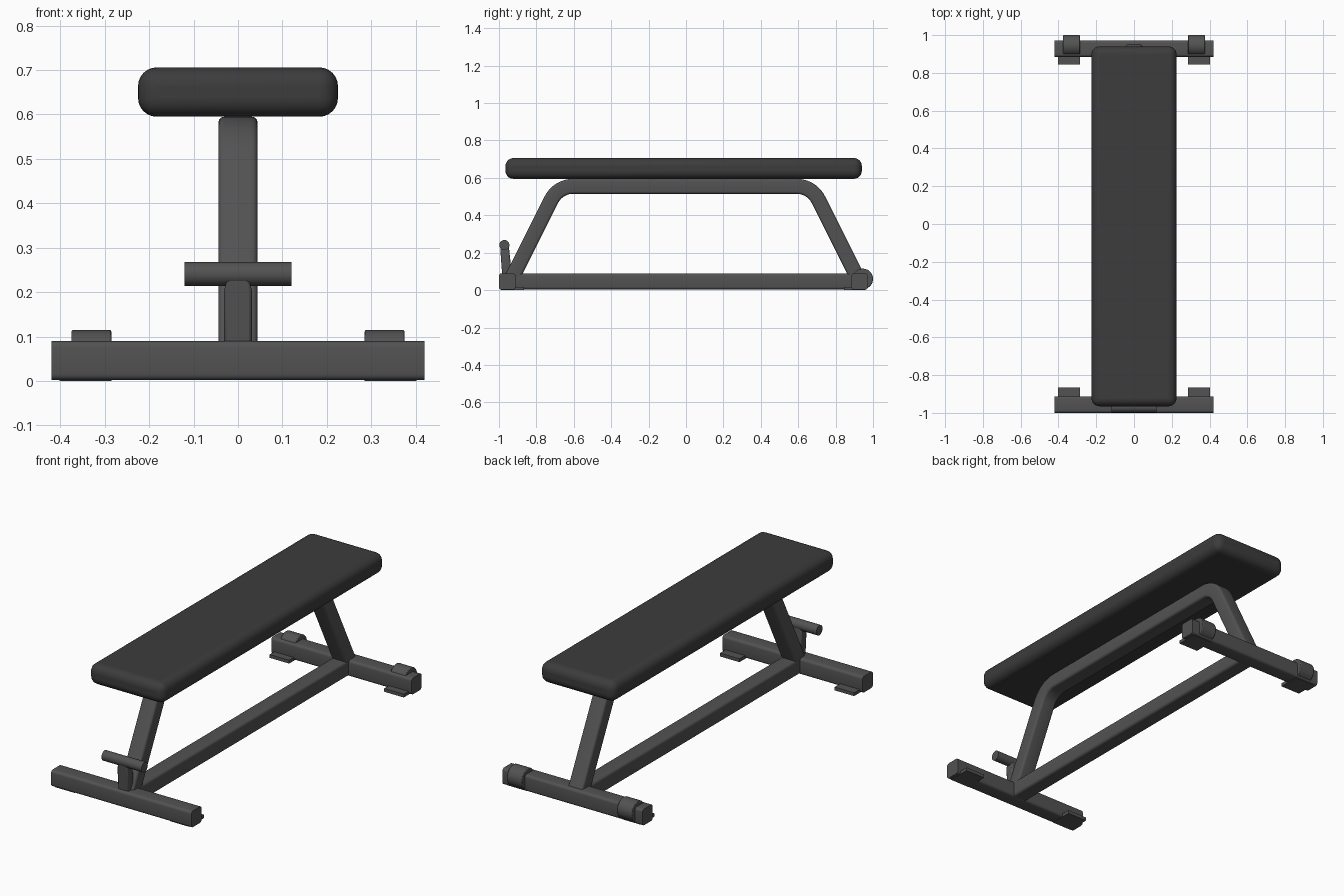
import bpy, bmesh, math
from mathutils import Vector

if "Cube" in bpy.data.objects:
    bpy.data.objects.remove(bpy.data.objects["Cube"])


def material(name, v):
    m = bpy.data.materials.new(name)
    m.diffuse_color = (v, v, v, 1)
    m.use_nodes = True
    m.node_tree.nodes["Principled BSDF"].inputs["Base Color"].default_value = m.diffuse_color
    return m


FRAME = material("frame_grey", 0.085)
PAD = material("pad_grey", 0.045)


def finish(name, bm, mat, bevel=0, segments=3):
    bmesh.ops.recalc_face_normals(bm, faces=bm.faces)
    me = bpy.data.meshes.new(name)
    bm.to_mesh(me)
    bm.free()
    ob = bpy.data.objects.new(name, me)
    bpy.context.collection.objects.link(ob)
    me.materials.append(mat)
    if bevel:
        mod = ob.modifiers.new("bevel", "BEVEL")
        mod.width, mod.segments = bevel, segments
        mod.limit_method, mod.angle_limit = 'ANGLE', math.radians(40)
    bpy.context.view_layer.objects.active = ob
    bpy.ops.object.select_all(action='DESELECT')
    ob.select_set(True)
    bpy.ops.object.shade_smooth_by_angle(angle=math.radians(35))
    return ob


def box(name, x, y, z, mat=FRAME, bevel=0.0, segments=3):
    bm = bmesh.new()
    bmesh.ops.create_cube(bm, size=1)
    for v in bm.verts:
        v.co = [(r[0] + r[1]) / 2 + c * (r[1] - r[0]) for r, c in zip((x, y, z), v.co)]
    return finish(name, bm, mat, bevel, segments)


def cylinder_x(name, x0, x1, y, z, r, bevel=0.0, sides=32):
    bm = bmesh.new()
    bmesh.ops.create_cone(bm, cap_ends=True, segments=sides, radius1=r, radius2=r, depth=x1 - x0)
    for v in bm.verts:
        a, b, c = v.co
        v.co = ((x0 + x1) / 2 + c, y + a, z + b)
    return finish(name, bm, FRAME, bevel, 2)


def rounded_section(hw, hh, r, n=4):
    pts = []
    for k, (sx, sy) in enumerate(((1, 1), (-1, 1), (-1, -1), (1, -1))):
        for i in range(n + 1):
            a = math.pi / 2 * (k + i / n)
            pts.append((sx * (hw - r) + r * math.cos(a), sy * (hh - r) + r * math.sin(a)))
    return pts


# padded seat
box("seat_pad", (-0.225, 0.225), (-0.965, 0.94), (0.595, 0.706), PAD, 0.042, 6)

# bent main tube: rounded section swept through both legs and the top run
TOP, R, TH = 0.555, 0.13, math.atan2(2, 1)
t = R * math.tan(TH / 2)
path = [(-0.942, 0.04, TH)]
for corner, sign in ((-0.684, 1), (0.672, -1)):
    angles = [TH * (1 - i / 10) for i in range(11)]
    arc = [(corner + sign * (t - R * math.sin(a)), TOP - R + R * math.cos(a), sign * a) for a in angles]
    path += arc if sign > 0 else arc[::-1]
path.append((0.93, 0.04, -TH))
bm = bmesh.new()
rings = []
for y, z, a in path:
    normal = Vector((0, -math.sin(a), math.cos(a)))
    rings.append([bm.verts.new(Vector((u, y, z)) + normal * w)
                  for u, w in rounded_section(0.044, 0.04, 0.013)])
for a, b in zip(rings, rings[1:]):
    for i in range(len(a)):
        j = (i + 1) % len(a)
        bm.faces.new((a[i], a[j], b[j], b[i]))
bm.faces.new(rings[0])
bm.faces.new(rings[-1])
finish("bent_main_tube", bm, FRAME)

# base tubes
def tube(name, x, y, z, axis):
    bm = bmesh.new()
    rng = (x, y, z)
    other = 1 - axis
    c, h = sum(rng[other]) / 2, (rng[other][1] - rng[other][0]) / 2
    cz, hz = sum(z) / 2, (z[1] - z[0]) / 2
    ends = []
    for e in rng[axis]:
        ring = []
        for u, w in rounded_section(h, hz, 0.014):
            p = [0, 0, cz + w]
            p[axis], p[other] = e, c + u
            ring.append(bm.verts.new(p))
        ends.append(ring)
    n = len(ends[0])
    for i in range(n):
        j = (i + 1) % n
        bm.faces.new((ends[0][i], ends[0][j], ends[1][j], ends[1][i]))
    for ring in ends:
        bm.faces.new(ring)
    return finish(name, bm, FRAME)


tube("front_crossbar", (-0.42, 0.42), (-1.0, -0.912), (0.002, 0.09), 0)
tube("rear_crossbar", (-0.42, 0.42), (0.885, 0.972), (0.002, 0.09), 0)
tube("lower_rail", (-0.044, 0.044), (-0.93, 0.9), (0.004, 0.09), 1)

# feet and transport wheels on both sides
for side, s in (("left", -1), ("right", 1)):
    fx = sorted((s * 0.285, s * 0.402))
    wx = sorted((s * 0.285, s * 0.375))
    box("front_foot_" + side, fx, (-0.99, -0.865), (0, 0.018))
    box("rear_foot_" + side, fx, (0.845, 0.96), (0, 0.018))
    cylinder_x("wheel_" + side, wx[0], wx[1], 0.945, 0.06, 0.055, 0.004)

# lifting handle on a tapered post
cylinder_x("lifting_handle", -0.12, 0.12, -0.971, 0.241, 0.027)
bm = bmesh.new()
layers = [[bm.verts.new((sx * hw, y, z)) for sx, y in ((-1, y0), (1, y0), (1, y1), (-1, y1))]
          for hw, y0, y1, z in ((0.031, -0.982, -0.93, 0.07), (0.031, -0.992, -0.944, 0.205),
                                (0.021, -0.994, -0.948, 0.241))]
for a, b in zip(layers, layers[1:]):
    for i in range(4):
        j = (i + 1) % 4
        bm.faces.new((a[i], a[j], b[j], b[i]))
bm.faces.new(layers[0])
bm.faces.new(layers[-1])
finish("handle_post", bm, FRAME, 0.006, 2)
